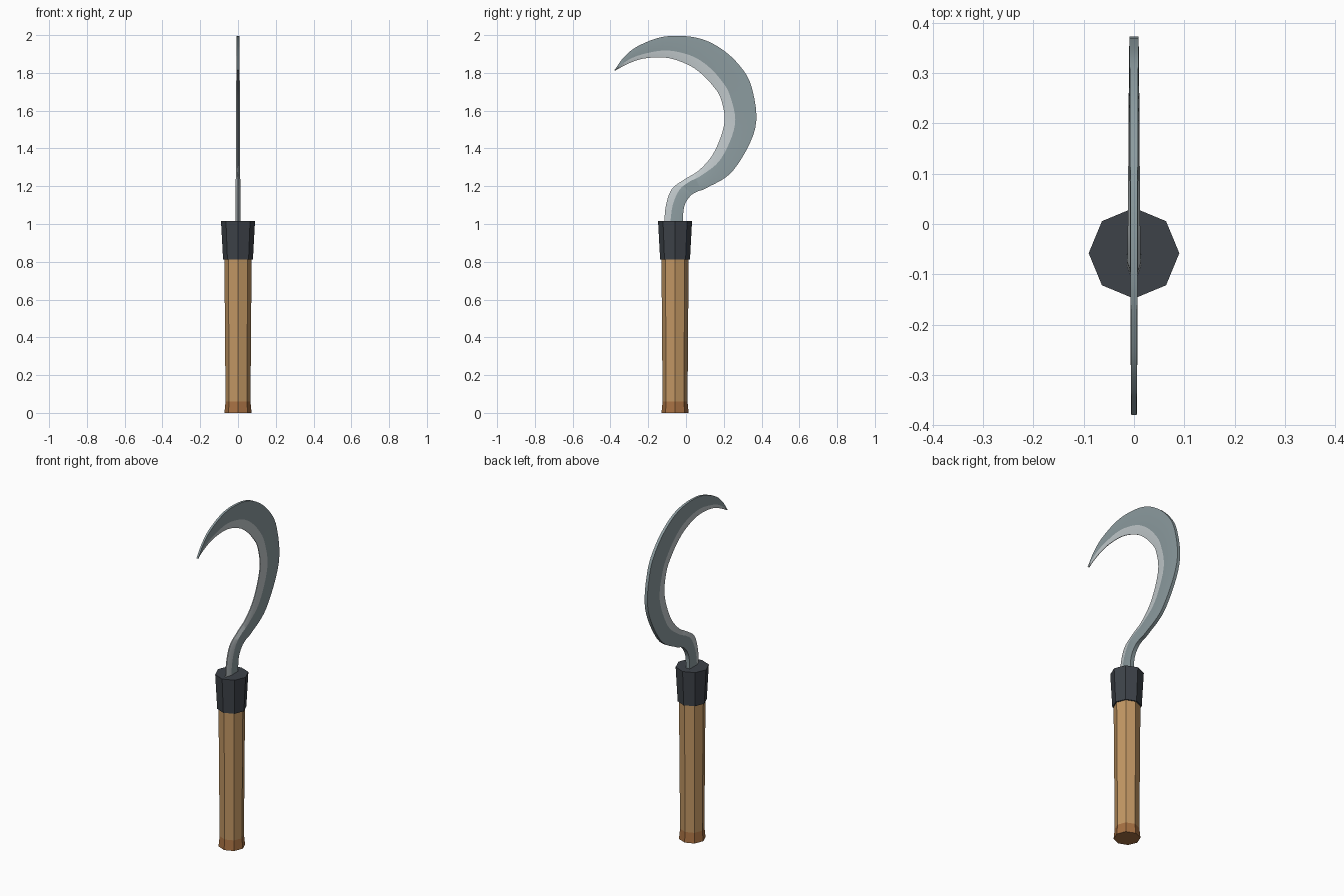
import bpy, math
from mathutils import Vector

cube = bpy.data.objects.get("Cube")
if cube:
    bpy.data.objects.remove(cube, do_unlink=True)


def material(name, rgb):
    """Flat material from display colour, stored as linear values."""
    lin = [((c + 0.055) / 1.055) ** 2.4 for c in rgb]
    mat = bpy.data.materials.new(name)
    mat.use_nodes = True
    mat.diffuse_color = (*lin, 1)
    mat.node_tree.nodes["Principled BSDF"].inputs["Base Color"].default_value = (*lin, 1)
    return mat


wood = material("wood", (0.76, 0.59, 0.39))
dark_wood = material("dark wood", (0.65, 0.44, 0.26))
iron = material("dark iron", (0.24, 0.26, 0.285))
steel = material("steel", (0.55, 0.61, 0.625))
bright_steel = material("bright steel", (0.76, 0.79, 0.80))

GRIP_Y = -0.058
SIDES = 8


def build(name, verts, faces, mats):
    mesh = bpy.data.meshes.new(name)
    mesh.from_pydata(verts, [], faces)
    for m in mats:
        mesh.materials.append(m)
    obj = bpy.data.objects.new(name, mesh)
    bpy.context.collection.objects.link(obj)
    return obj


def octagon_part(name, mat, bottom, top):
    """Tapered eight-sided prism; each end is (z, radius)."""
    verts = []
    for z, r in (bottom, top):
        for i in range(SIDES):
            a = math.tau * i / SIDES
            verts.append((r * math.cos(a), GRIP_Y + r * math.sin(a), z))
    faces = [(i, (i + 1) % SIDES, (i + 1) % SIDES + SIDES, i + SIDES) for i in range(SIDES)]
    faces += [tuple(reversed(range(SIDES))), tuple(range(SIDES, 2 * SIDES))]
    return build(name, verts, faces, [mat])


# Handle: flared pommel, grip and collar
octagon_part("pommel", dark_wood, (0, 0.072), (0.06, 0.066))
octagon_part("grip", wood, (0.06, 0.066), (0.815, 0.072))
octagon_part("collar", iron, (0.812, 0.079), (1.015, 0.09))

# Neck stations: spine, bevel line and cutting edge as (y, z)
stations = [
    [(-0.018, 1.0), (-0.084, 1.0), (-0.116, 1.0)],
    [(-0.010, 1.09), (-0.070, 1.10), (-0.106, 1.10)],
    [(0.02, 1.145), (-0.035, 1.18), (-0.075, 1.185)],
    [(0.06, 1.172), (0.015, 1.222), (-0.01, 1.235)],
]

# Crescent stations: angle, then radius of spine, bevel line and cutting edge
CENTRE_Y, CENTRE_Z, R = -0.045, 1.58, 0.418
crescent = [
    (-68, R, 0.346, 0.315), (-45, R, 0.328, 0.277), (-10, R, 0.309, 0.252),
    (20, R, 0.295, 0.244), (40, R, 0.294, 0.241), (60, R, 0.304, 0.25),
    (78, R, 0.320, 0.269), (100, R, 0.344, 0.304), (120, R, 0.368, 0.343),
    (133, 0.415, 0.390, 0.372), (145, 0.408, 0.406, 0.404),
]
for angle, *radii in crescent:
    a = math.radians(angle)
    stations.append([(CENTRE_Y + r * math.cos(a), CENTRE_Z + r * math.sin(a)) for r in radii])


def spline(points, steps):
    """Catmull-Rom curve through the points."""
    p = [Vector(q) for q in points]
    p = [2 * p[0] - p[1]] + p + [2 * p[-1] - p[-2]]
    out = []
    for i in range(1, len(p) - 2):
        a, b, c, d = p[i - 1:i + 3]
        for s in range(steps):
            t = s / steps
            out.append(0.5 * (2 * b + (c - a) * t + (2 * a - 5 * b + 4 * c - d) * t ** 2
                              + (3 * b - a - 3 * c + d) * t ** 3))
    return out + [p[-2]]


# Blade: six-point section swept from neck to tip, thinning as it goes
spine, bevel, edge = (spline([s[k] for s in stations], 6) for k in range(3))
count = len(spine)
verts, faces = [], []
for i in range(count):
    thin = 1 - 0.6 * i / (count - 1)
    section = [(spine[i], 0.0125), (bevel[i], 0.014), (edge[i], 0.003)]
    ring = [(h * thin, p.x, p.y) for p, h in section]
    verts += ring + [(-x, y, z) for x, y, z in reversed(ring)]
for i in range(count - 1):
    for k in range(6):
        a, b = i * 6 + k, i * 6 + (k + 1) % 6
        faces.append((a, a + 6, b + 6, b))
faces += [tuple(range(6)), tuple(reversed(range(len(verts) - 6, len(verts))))]
blade = build("blade", verts, faces, [steel, bright_steel])

# Ground bevel and cutting edge are brighter than the flats
for poly in blade.data.polygons[:-2]:
    poly.material_index = int(poly.index % 6 in (1, 2, 3))

bpy.ops.object.select_all(action="DESELECT")
blade.select_set(True)
bpy.context.view_layer.objects.active = blade
bpy.ops.object.mode_set(mode="EDIT")
bpy.ops.mesh.select_all(action="SELECT")
bpy.ops.mesh.normals_make_consistent(inside=False)
bpy.ops.object.mode_set(mode="OBJECT")
bpy.ops.object.shade_smooth_by_angle(angle=math.radians(20))
